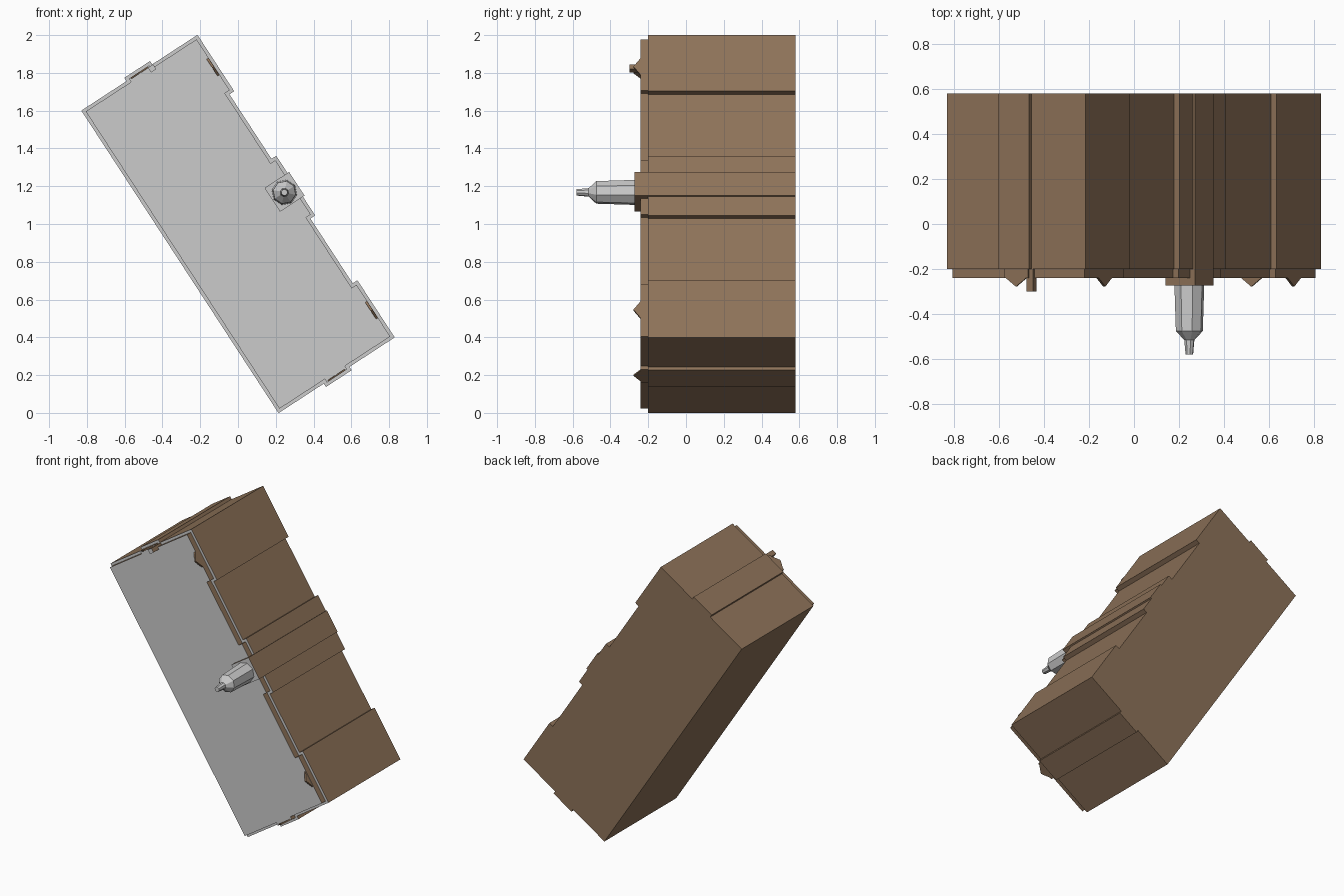
import bpy, bmesh, math
from mathutils import Vector

if "Cube" in bpy.data.objects:
    bpy.data.objects.remove(bpy.data.objects["Cube"])

TILT = math.radians(-33.1)

def material(name, rgb):
    m = bpy.data.materials.new(name)
    m.diffuse_color = (*rgb, 1)
    m.use_nodes = True
    m.node_tree.nodes["Principled BSDF"].inputs["Base Color"].default_value = m.diffuse_color
    return m

BROWN = material("brown_wood", (0.27, 0.17, 0.10))
GREY = material("grey_front", (0.6, 0.6, 0.6))

def finish(name, bm, mats, grey_front=True):
    bmesh.ops.recalc_face_normals(bm, faces=bm.faces[:])
    bm.normal_update()
    if grey_front:
        for f in bm.faces:
            if f.normal.y < -0.9:
                f.material_index = 1
    me = bpy.data.meshes.new(name)
    bm.to_mesh(me)
    bm.free()
    for m in mats:
        me.materials.append(m)
    ob = bpy.data.objects.new(name, me)
    ob.rotation_euler = (0, TILT, 0)
    ob.location = (0, 0, 1)
    bpy.context.collection.objects.link(ob)
    return ob

def extrude(name, base, offset):
    """Closed prism from a planar polygon and an offset vector."""
    bm = bmesh.new()
    face = bm.faces.new([bm.verts.new(p) for p in base])
    new = bmesh.ops.extrude_face_region(bm, geom=[face])["geom"]
    verts = [g for g in new if isinstance(g, bmesh.types.BMVert)]
    bmesh.ops.translate(bm, verts=verts, vec=Vector(offset))
    return finish(name, bm, [BROWN, GREY])

def slab(name, pts, y0, y1):
    return extrude(name, [(x, y0, z) for x, z in pts], (0, y1 - y0, 0))

def outline(i, handle_step):
    """Stepped outline, shrunk by i on every side."""
    w, h, tab, n = 0.367 - i, 0.956 - i, 0.977 - i, 0.337 - i
    a = 0.081 - i
    pts = [(-w, -h), (-a, -h), (-a, -tab), (a, -tab), (a, -h), (w, -h),
           (w, -0.595 - i), (n, -0.595 - i), (n, -0.185 + i), (w, -0.185 + i)]
    if handle_step:
        pts += [(w, -0.067), (0.377, -0.067), (0.377, 0.083), (w, 0.083)]
    pts += [(w, 0.192 - i), (n, 0.192 - i), (n, 0.6 + i), (w, 0.6 + i),
            (w, h), (a, h), (a, tab), (-a, tab), (-a, h), (-w, h)]
    return pts

def rect(x0, x1, z0, z1):
    return [(x0, z0), (x1, z0), (x1, z1), (x0, z1)]

# Main block, raised front panel and handle plate
slab("body", outline(0, True), -0.2, 0.58)
slab("front_panel", outline(0.017, False), -0.24, -0.2)
slab("handle_plate", rect(0.222, 0.377, -0.067, 0.083), -0.272, -0.2)
slab("small_lug", rect(0.053, 0.085, 0.923, 0.953), -0.3, -0.2)

# Triangular ridges at the short ends and along the stepped edge
for side, end in ((1, "top"), (-1, "bottom")):
    z = side * 0.952
    extrude("ridge_" + end, [(-0.06, -0.235, z), (0.06, -0.235, z), (0, -0.278, z)],
            (0, 0, side * 0.008))
    c = side * 0.768
    extrude("ridge_side_" + end, [(0.337, -0.235, c - 0.06), (0.337, -0.235, c + 0.06),
                                  (0.337, -0.278, c)], (0.012, 0, 0))

# Eight-sided knob with a tapered tip
bm = bmesh.new()
rings = []
for y, r in ((-0.26, 0.068), (-0.475, 0.061), (-0.515, 0.023), (-0.58, 0.017)):
    rings.append([bm.verts.new((0.297 + r * math.cos(k * math.pi / 4), y,
                                0.006 + r * math.sin(k * math.pi / 4))) for k in range(8)])
for a, b in zip(rings, rings[1:]):
    for k in range(8):
        bm.faces.new((a[k], a[(k + 1) % 8], b[(k + 1) % 8], b[k]))
bm.faces.new(rings[0])
bm.faces.new(rings[-1])
finish("knob", bm, [], False)
